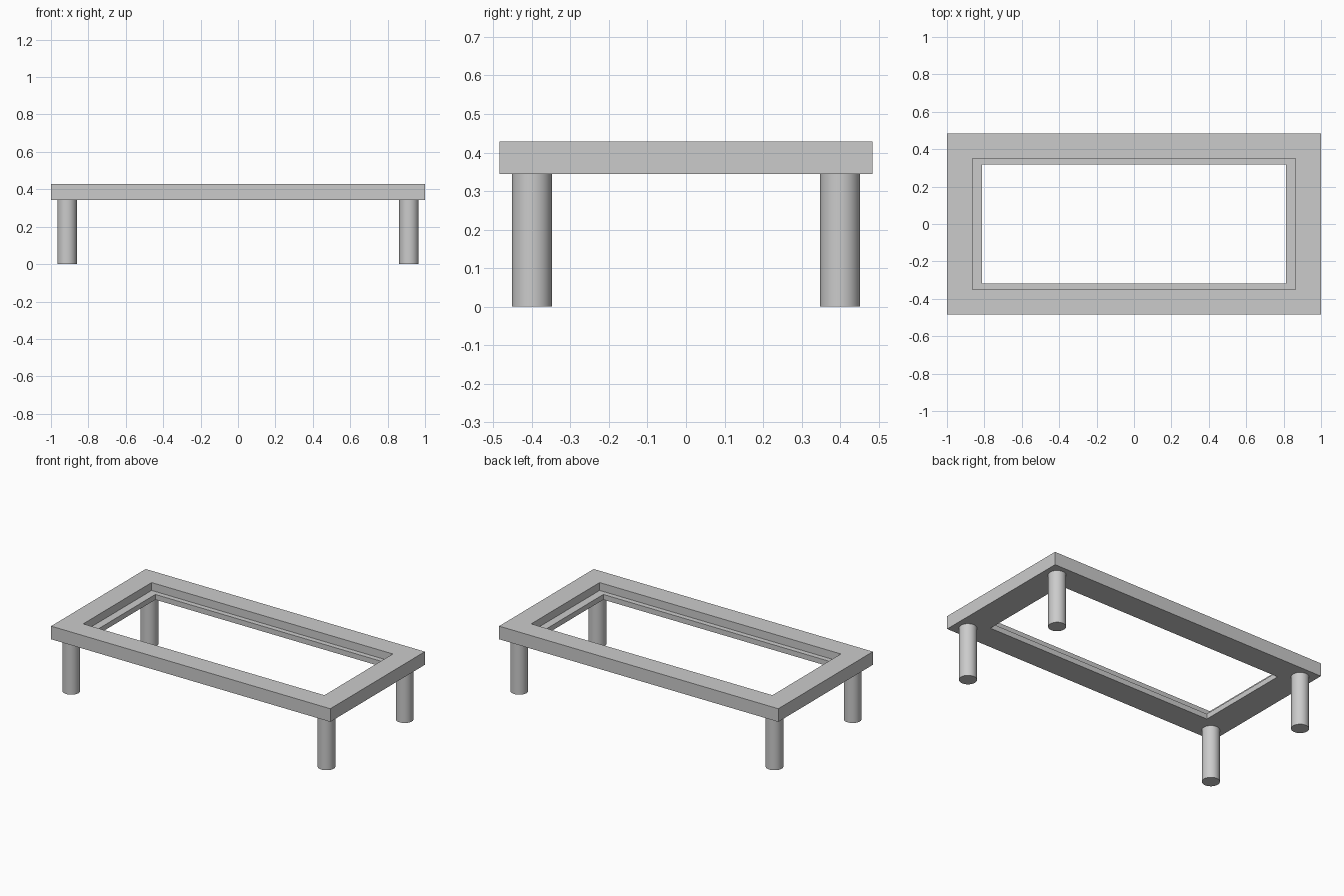
import bpy
import bmesh

if "Cube" in bpy.data.objects:
    bpy.data.objects.remove(bpy.data.objects["Cube"], do_unlink=True)

grey = bpy.data.materials.new("plain grey")
grey.use_nodes = True
colour = (0.6, 0.6, 0.6, 1)
grey.diffuse_color = colour
grey.node_tree.nodes["Principled BSDF"].inputs["Base Color"].default_value = colour

HALF_X, HALF_Y = 1.0, 0.484
BOTTOM, LEDGE, TOP = 0.344, 0.378, 0.429
LEG_X, LEG_Y, LEG_RADIUS = 0.914, 0.4, 0.052

# Table frame: a stepped section (half x, half y, z) swept round four mitred corners
section = [
    (HALF_X, HALF_Y, BOTTOM),
    (HALF_X, HALF_Y, TOP),
    (0.864, 0.35, TOP),
    (0.864, 0.35, LEDGE),
    (0.814, 0.317, LEDGE),
    (0.814, 0.317, BOTTOM),
]
corners = [(-1, -1), (1, -1), (1, 1), (-1, 1)]
bm = bmesh.new()
rings = [[bm.verts.new((sx * x, sy * y, z)) for sx, sy in corners]
         for x, y, z in section]
for i, ring in enumerate(rings):
    above = rings[(i + 1) % len(rings)]
    for c in range(4):
        n = (c + 1) % 4
        bm.faces.new((ring[c], ring[n], above[n], above[c]))
bmesh.ops.recalc_face_normals(bm, faces=bm.faces)
mesh = bpy.data.meshes.new("table_frame")
bm.to_mesh(mesh)
bm.free()
mesh.materials.append(grey)
frame = bpy.data.objects.new("table_frame", mesh)
bpy.context.collection.objects.link(frame)

# Four round legs under the corners
for sx, sy in corners:
    bpy.ops.mesh.primitive_cylinder_add(
        vertices=48, radius=LEG_RADIUS, depth=BOTTOM,
        location=(sx * LEG_X, sy * LEG_Y, BOTTOM / 2))
    leg = bpy.context.object
    leg.name = f"{'front' if sy < 0 else 'back'}_{'left' if sx > 0 else 'right'}_leg"
    leg.data.materials.append(grey)
    bpy.ops.object.shade_smooth_by_angle()
